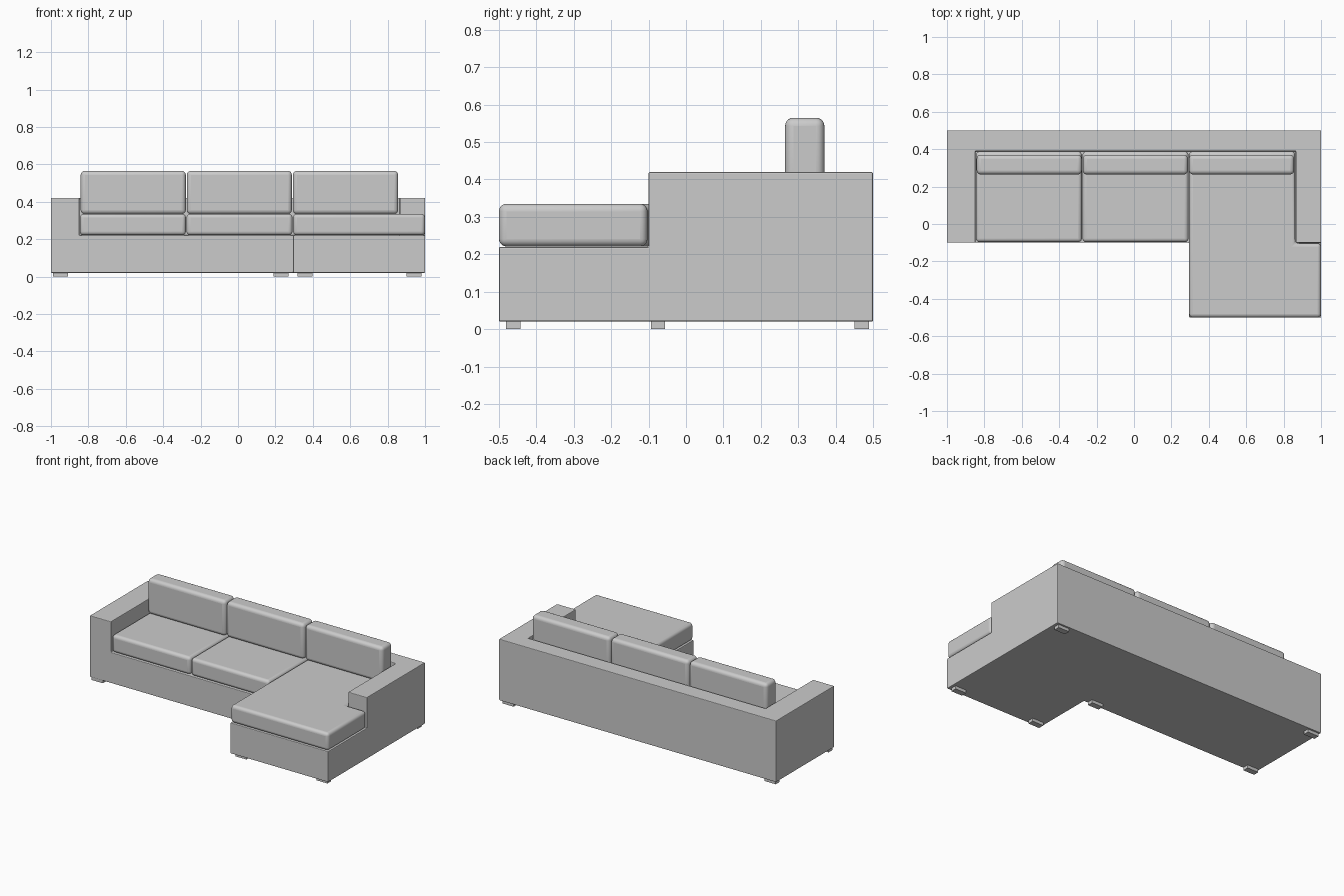
import bpy, bmesh, math

if "Cube" in bpy.data.objects:
    bpy.data.objects.remove(bpy.data.objects["Cube"])


def prism(name, outline, z0, z1, radius=0.0, segments=1):
    """Extrude a flat outline from z0 to z1, with optional rounded edges."""
    bm = bmesh.new()
    base = bm.faces.new([bm.verts.new((x, y, z0)) for x, y in outline])
    top = bmesh.ops.extrude_face_region(bm, geom=[base])["geom"]
    for v in top:
        if isinstance(v, bmesh.types.BMVert):
            v.co.z = z1
    bmesh.ops.recalc_face_normals(bm, faces=bm.faces)
    mesh = bpy.data.meshes.new(name)
    bm.to_mesh(mesh)
    bm.free()
    obj = bpy.data.objects.new(name, mesh)
    bpy.context.collection.objects.link(obj)
    if radius:
        round_edges(obj, radius, segments)
    return obj


def round_edges(obj, radius, segments):
    bevel = obj.modifiers.new("rounding", "BEVEL")
    bevel.width = radius
    bevel.segments = segments
    bevel.limit_method = "ANGLE"
    bevel.angle_limit = math.radians(40)


def smooth(obj):
    bpy.ops.object.select_all(action="DESELECT")
    obj.select_set(True)
    bpy.context.view_layer.objects.active = obj
    bpy.ops.object.shade_smooth_by_angle(angle=math.radians(40))


def rect(x0, x1, y0, y1):
    return [(x0, y0), (x1, y0), (x1, y1), (x0, y1)]


# Frame: L-shaped block with the seating well cut out, leaving arms and back
frame = prism("frame", [(-1, -0.1), (0.295, -0.1), (0.295, -0.5),
                        (1, -0.5), (1, 0.5), (-1, 0.5)], 0.02, 0.42)
well = prism("well_cutter", [(-0.848, -0.7), (1.2, -0.7), (1.2, -0.1),
                             (0.865, -0.1), (0.865, 0.39), (-0.848, 0.39)], 0.22, 0.7)
well.hide_render = True
well.hide_viewport = True
cut = frame.modifiers.new("well", "BOOLEAN")
cut.operation = "DIFFERENCE"
cut.solver = "EXACT"
cut.object = well
round_edges(frame, 0.004, 2)

# Seat cushions: two square ones and the L-shaped chaise
seats = [
    prism("left_seat", rect(-0.845, -0.279, -0.097, 0.388), 0.221, 0.335, 0.02, 5),
    prism("middle_seat", rect(-0.275, 0.291, -0.097, 0.388), 0.221, 0.335, 0.02, 5),
    prism("chaise_seat", [(0.295, -0.5), (1, -0.5), (1, -0.103), (0.862, -0.103),
                          (0.862, 0.388), (0.295, 0.388)], 0.221, 0.335, 0.02, 5),
]

# Back cushions
backs = [prism(name, rect(x, x + 0.562, 0.265, 0.37), 0.334, 0.565, 0.022, 5)
         for name, x in (("left_back_cushion", -0.841),
                         ("middle_back_cushion", -0.274),
                         ("right_back_cushion", 0.294))]
for cushion in seats + backs:
    smooth(cushion)

# Feet
feet = {
    "back_left_foot": (-0.95, 0.47),
    "front_left_foot": (-0.95, -0.075),
    "inner_corner_foot": (0.23, -0.075),
    "chaise_left_foot": (0.357, -0.462),
    "chaise_right_foot": (0.942, -0.462),
    "back_right_foot": (0.942, 0.47),
}
for name, (x, y) in feet.items():
    prism(name, rect(x - 0.04, x + 0.04, y - 0.019, y + 0.019), 0, 0.022)
